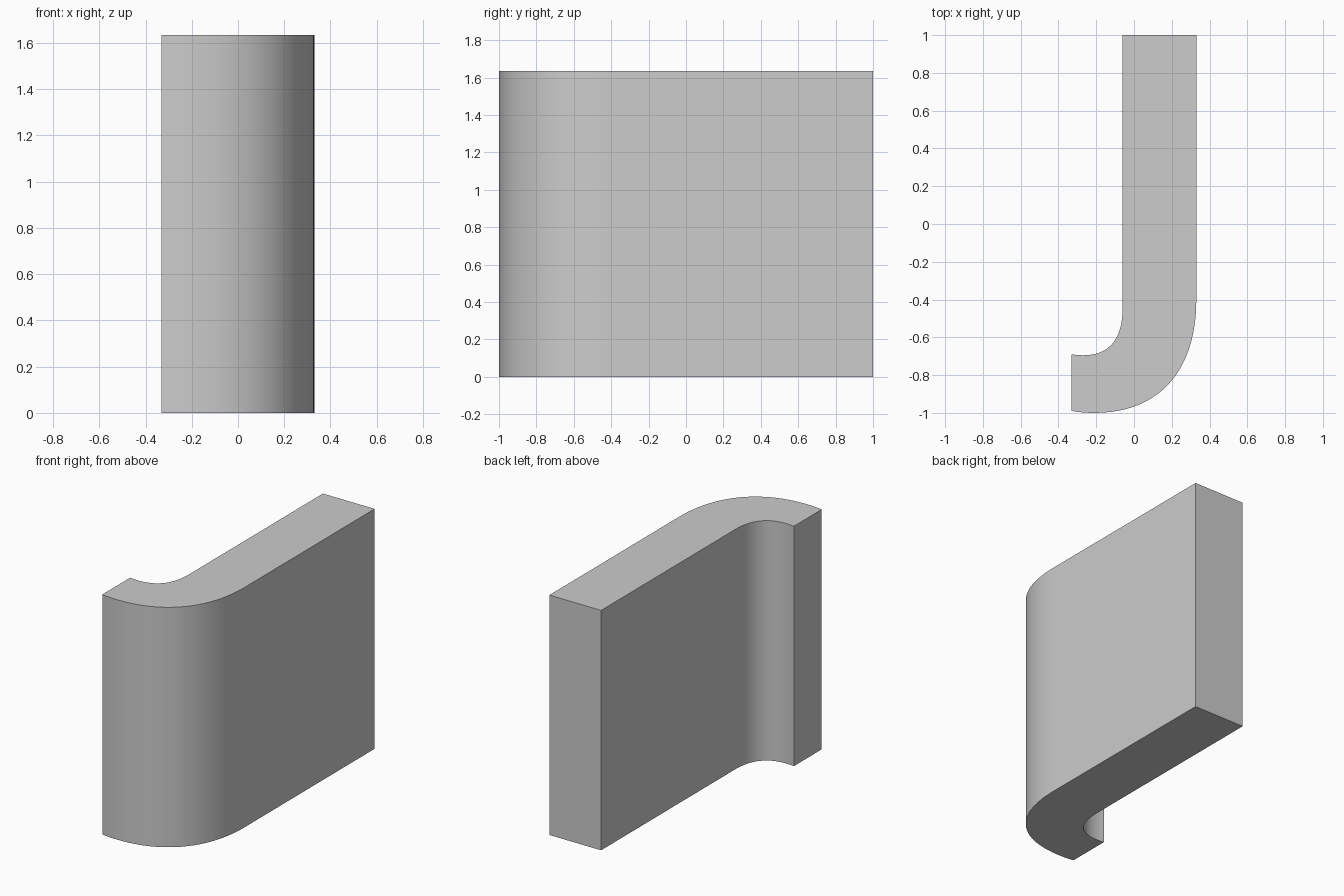
import bpy
import bmesh
import math
from mathutils import Vector
from mathutils.geometry import interpolate_bezier

cube = bpy.data.objects.get("Cube")
if cube:
    bpy.data.objects.remove(cube, do_unlink=True)

HEIGHT = 1.635
STEPS = 24

# Plain grey material
grey = bpy.data.materials.new("light_grey")
grey.use_nodes = True
colour = (0.604, 0.604, 0.604, 1)
grey.diffuse_color = colour
grey.node_tree.nodes["Principled BSDF"].inputs["Base Color"].default_value = colour


def bend(start, handle_a, handle_b, end, steps=STEPS):
    points = [Vector((x, y, 0)) for x, y in (start, handle_a, handle_b, end)]
    return interpolate_bezier(*points, steps)


# J-shaped outline: outer bend, hooked tip, inner bend, straight back
outline = [Vector((0.33, 1, 0))]
outline += bend((0.33, -0.40), (0.33, -0.77), (0.14, -1), (-0.21, -1))
outline += bend((-0.21, -1), (-0.25, -1), (-0.29, -0.997), (-0.33, -0.99), 5)[1:]
outline += bend((-0.33, -0.69), (-0.31, -0.693), (-0.29, -0.695), (-0.27, -0.695), 4)
outline += bend((-0.27, -0.695), (-0.13, -0.695), (-0.06, -0.61), (-0.06, -0.44))[1:]
outline.append(Vector((-0.06, 1, 0)))

# Extrude the outline into an upright curved panel
bm = bmesh.new()
base = bm.faces.new([bm.verts.new(p) for p in outline])
extruded = bmesh.ops.extrude_face_region(bm, geom=[base], use_keep_orig=True)
top_verts = [g for g in extruded["geom"] if isinstance(g, bmesh.types.BMVert)]
bmesh.ops.translate(bm, verts=top_verts, vec=(0, 0, HEIGHT))
bmesh.ops.recalc_face_normals(bm, faces=bm.faces)
mesh = bpy.data.meshes.new("curved_panel")
bm.to_mesh(mesh)
bm.free()
mesh.materials.append(grey)

panel = bpy.data.objects.new("curved_panel", mesh)
bpy.context.collection.objects.link(panel)
bpy.ops.object.select_all(action="DESELECT")
panel.select_set(True)
bpy.context.view_layer.objects.active = panel
bpy.ops.object.shade_smooth_by_angle(angle=math.radians(30))
